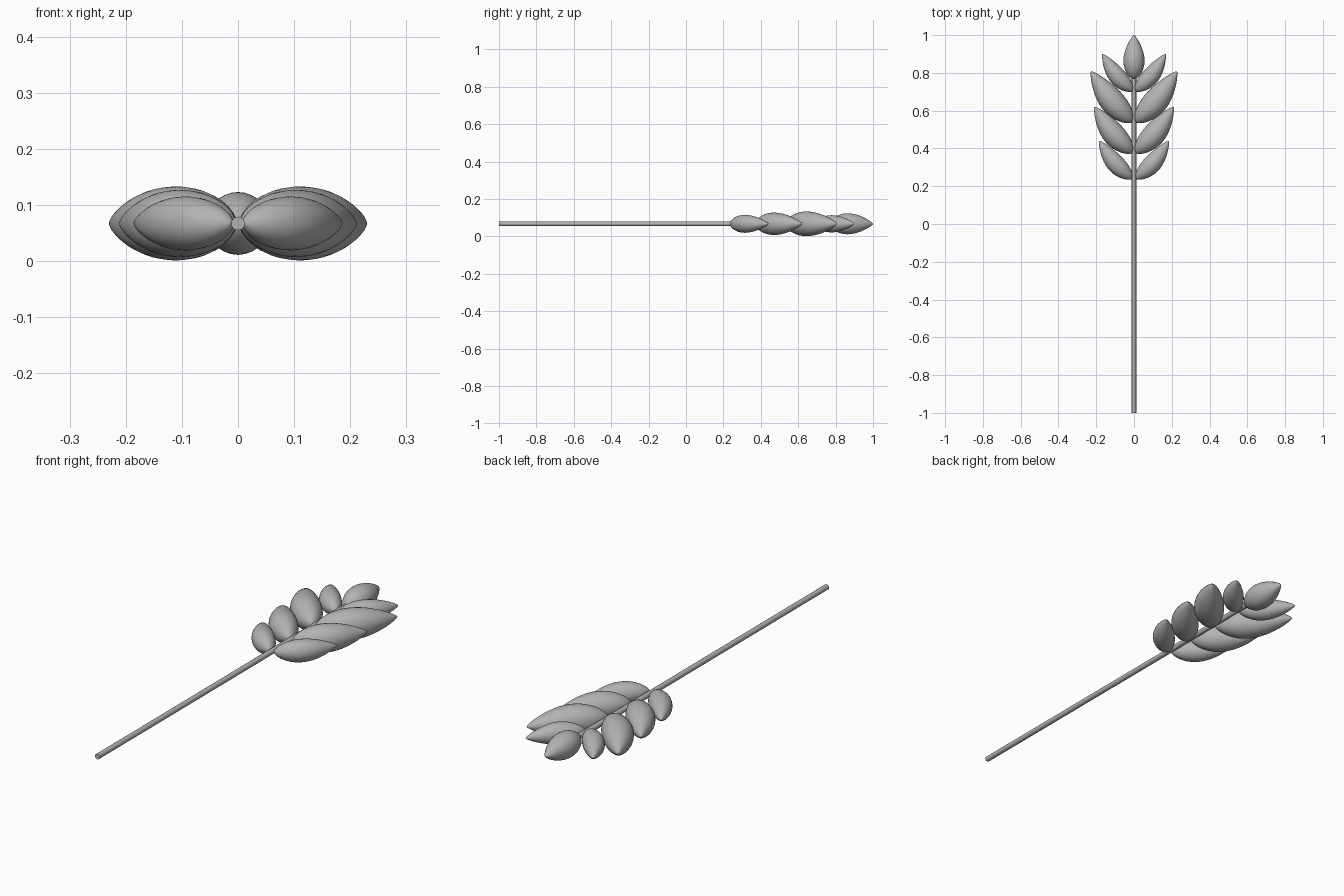
import bpy, bmesh, math
from mathutils import Vector

if "Cube" in bpy.data.objects:
    bpy.data.objects.remove(bpy.data.objects["Cube"])

Z = 0.067          # height of the flat-lying stalk's axis
RINGS, SEGS = 24, 28

mat = bpy.data.materials.new("plain grey")
mat.diffuse_color = (0.45, 0.45, 0.45, 1)
mat.use_nodes = True
mat.node_tree.nodes["Principled BSDF"].inputs["Base Color"].default_value = mat.diffuse_color


def grain(name, base, tip, radius, side, bend=0.012):
    """Teardrop kernel: round at the base, tapering to a tip, slightly bowed outward."""
    base, tip = Vector((*base, Z)), Vector((*tip, Z))
    base.x *= side
    tip.x *= side
    axis = tip - base
    d = axis.normalized()
    up = Vector((0, 0, 1))
    out = d.cross(up)
    bm = bmesh.new()
    start = bm.verts.new(base)
    rings = []
    for i in range(1, RINGS):
        t = (1 - math.cos(math.pi * i / RINGS)) / 2
        r = radius * math.sin(math.pi * t ** 0.8) ** 0.75
        c = base + axis * t + out * (side * bend * math.sin(math.pi * t))
        rings.append([bm.verts.new(c + out * r * math.cos(a) + up * r * math.sin(a))
                      for a in (2 * math.pi * k / SEGS for k in range(SEGS))])
    end = bm.verts.new(tip)
    for k in range(SEGS):
        n = (k + 1) % SEGS
        bm.faces.new((start, rings[0][k], rings[0][n]))
        bm.faces.new((end, rings[-1][n], rings[-1][k]))
        for a, b in zip(rings, rings[1:]):
            bm.faces.new((a[k], b[k], b[n], a[n]))
    bmesh.ops.recalc_face_normals(bm, faces=bm.faces)
    for f in bm.faces:
        f.smooth = True
    me = bpy.data.meshes.new(name)
    bm.to_mesh(me)
    bm.free()
    me.materials.append(mat)
    ob = bpy.data.objects.new(name, me)
    bpy.context.collection.objects.link(ob)


# Stem
bpy.ops.mesh.primitive_cylinder_add(vertices=24, radius=0.012, depth=1.82,
                                    location=(0, -0.09, Z), rotation=(math.pi / 2, 0, 0))
stem = bpy.context.object
stem.name = "stem"
stem.data.materials.append(mat)
bpy.ops.object.shade_smooth_by_angle(angle=math.radians(40))

# Paired side grains, bottom to top: base, tip, radius
pairs = [((0.012, 0.238), (0.185, 0.440), 0.048),
         ((0.010, 0.375), (0.210, 0.620), 0.060),
         ((0.010, 0.538), (0.228, 0.808), 0.066),
         ((0.008, 0.702), (0.168, 0.900), 0.046)]
for i, (b, t, r) in enumerate(pairs, 1):
    for side, word in ((1, "right"), (-1, "left")):
        grain(f"grain_{i}_{word}", b, t, r, side)

# Single grain at the top
grain("top_grain", (0, 0.765), (0, 1.0), 0.056, 1, bend=0)
